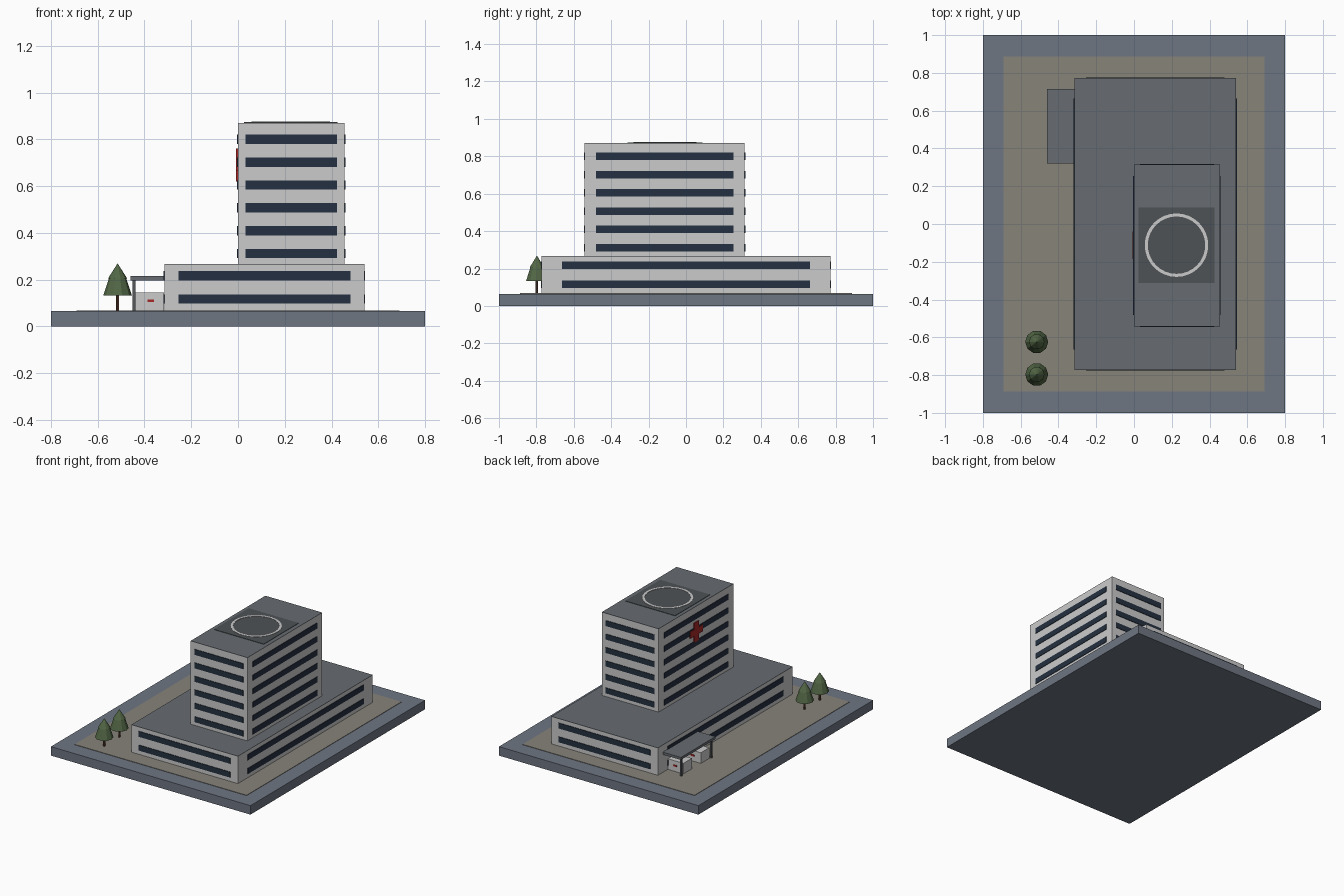
import bpy, bmesh
from math import cos, sin, tau

if "Cube" in bpy.data.objects:
    bpy.data.objects.remove(bpy.data.objects["Cube"])


def material(name, rgb):
    m = bpy.data.materials.new(name)
    m.diffuse_color = (*rgb, 1)
    m.use_nodes = True
    m.node_tree.nodes["Principled BSDF"].inputs["Base Color"].default_value = m.diffuse_color
    return m


WALL = material("wall_grey", (0.51, 0.515, 0.515))
ROOF = material("roof_grey", (0.135, 0.15, 0.165))
BASE = material("base_slate", (0.155, 0.18, 0.225))
PAVE = material("paving_tan", (0.245, 0.23, 0.195))
GLASS = material("window_glass", (0.018, 0.03, 0.052))
PAD = material("pad_dark", (0.075, 0.085, 0.09))
PAINT = material("pad_paint", (0.57, 0.58, 0.55))
RED = material("sign_red", (0.38, 0.02, 0.02))
POST = material("post_dark", (0.09, 0.095, 0.105))
BARK = material("bark", (0.12, 0.05, 0.03))
LEAF = material("leaves", (0.085, 0.135, 0.06))


def make(name, bm, mat):
    bmesh.ops.recalc_face_normals(bm, faces=bm.faces)
    me = bpy.data.meshes.new(name)
    bm.to_mesh(me)
    bm.free()
    me.materials.append(mat)
    ob = bpy.data.objects.new(name, me)
    bpy.context.collection.objects.link(ob)
    return ob


def add_box(bm, x0, x1, y0, y1, z0, z1):
    verts = bmesh.ops.create_cube(bm, size=1)["verts"]
    for v in verts:
        v.co = (x1 if v.co.x > 0 else x0,
                y1 if v.co.y > 0 else y0,
                z1 if v.co.z > 0 else z0)


def box(name, mat, *extent):
    bm = bmesh.new()
    add_box(bm, *extent)
    return make(name, bm, mat)


def lathe(name, mat, centre, profile, sides, closed=False):
    # revolve (radius, z) points around a vertical axis
    bm = bmesh.new()
    cx, cy = centre
    rings = [[bm.verts.new((cx + r * cos(tau * i / sides), cy + r * sin(tau * i / sides), z))
              for i in range(sides)] for r, z in profile]
    pairs = list(zip(rings, rings[1:]))
    if closed:
        pairs.append((rings[-1], rings[0]))
    else:
        bm.faces.new(rings[0])
        bm.faces.new(rings[-1])
    for a, b in pairs:
        for i in range(sides):
            j = (i + 1) % sides
            bm.faces.new((a[i], a[j], b[j], b[i]))
    return make(name, bm, mat)


def block(name, x0, x1, y0, y1, z0, z1, rows):
    # walls, roof skin and window bands on all four sides
    box(name + "_walls", WALL, x0, x1, y0, y1, z0, z1 - 0.002)
    box(name + "_roof", ROOF, x0, x1, y0, y1, z1 - 0.002, z1)
    mx, my = 0.07 * (x1 - x0), 0.07 * (y1 - y0)
    out, inset, h = 0.004, 0.005, 0.02
    bm = bmesh.new()
    for z in rows:
        for y, s in ((y0, -1), (y1, 1)):
            a, b = sorted((y + s * out, y - s * inset))
            add_box(bm, x0 + mx, x1 - mx, a, b, z - h, z + h)
        for x, s in ((x0, -1), (x1, 1)):
            a, b = sorted((x + s * out, x - s * inset))
            add_box(bm, a, b, y0 + my, y1 - my, z - h, z + h)
    make(name + "_windows", bm, GLASS)


# Site
box("base_slab", BASE, -0.8, 0.8, -1, 1, 0, 0.065)
box("paving", PAVE, -0.69, 0.69, -0.887, 0.887, 0.06, 0.068)

# Main building
block("podium", -0.315, 0.54, -0.772, 0.772, 0.065, 0.267, (0.117, 0.217))
block("tower", 0, 0.455, -0.542, 0.314, 0.265, 0.871,
      [0.312 + 0.0976 * i for i in range(6)])

# Rooftop landing pad with painted ring
px, py = 0.225, -0.112
box("landing_pad", PAD, px - 0.2, px + 0.2, py - 0.2, py + 0.2, 0.868, 0.874)
lathe("landing_ring", PAINT, (px, py),
      [(0.152, 0.872), (0.168, 0.872), (0.168, 0.876), (0.152, 0.876)], 32, closed=True)

# Cross sign on the left tower wall
sign = bmesh.new()
add_box(sign, -0.008, 0.002, py - 0.024, py + 0.024, 0.62, 0.76)
for a, b in ((-0.072, -0.024), (0.024, 0.072)):
    add_box(sign, -0.008, 0.002, py + a, py + b, 0.666, 0.714)
make("cross_sign", sign, RED)

# Entrance canopy and posts
box("canopy", ROOF, -0.46, -0.31, 0.32, 0.716, 0.197, 0.215)
for i, y in enumerate((0.345, 0.69)):
    box(f"canopy_post_{i + 1}", POST, -0.451, -0.439, y - 0.006, y + 0.006, 0.065, 0.199)

# Parked vans with a red patch on each side
for i, y in enumerate((0.41, 0.61)):
    box(f"van_{i + 1}", WALL, -0.44, -0.316, y - 0.048, y + 0.048, 0.068, 0.145)
    box(f"van_patch_{i + 1}", RED, -0.387, -0.359, y - 0.051, y + 0.051, 0.104, 0.116)

# Trees
for i, y in enumerate((-0.624, -0.797)):
    c = (-0.515, y)
    lathe(f"tree_trunk_{i + 1}", BARK, c, [(0.007, 0.065), (0.007, 0.15)], 8)
    lathe(f"tree_lower_crown_{i + 1}", LEAF, c, [(0.061, 0.133), (0.034, 0.215)], 10)
    lathe(f"tree_upper_crown_{i + 1}", LEAF, c, [(0.041, 0.205), (0.001, 0.268)], 10)
